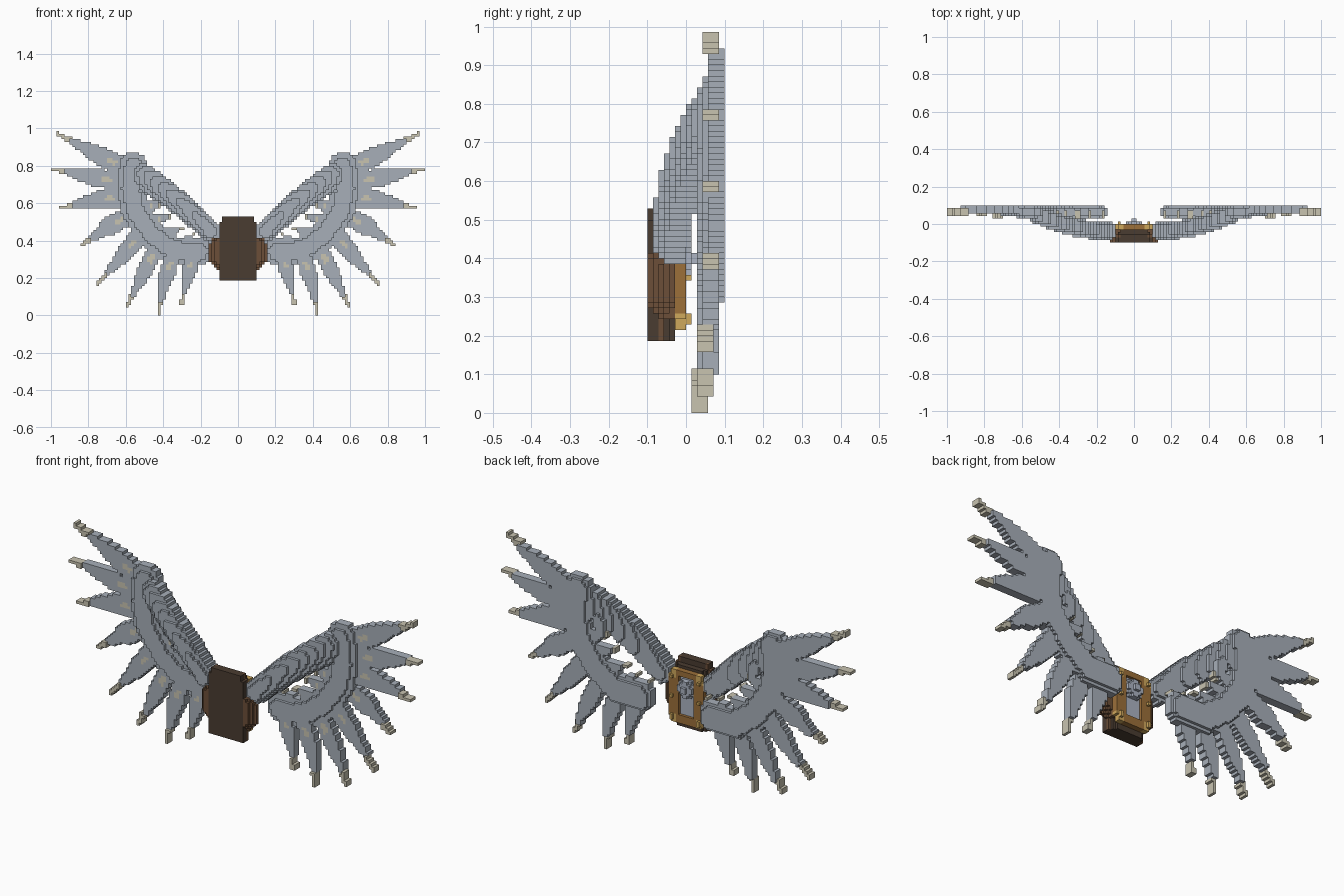
import bpy
import bmesh
from mathutils import Vector

cube = bpy.data.objects.get("Cube")
if cube:
    bpy.data.objects.remove(cube)

VOXEL = 1 / 70


def srgb(r, g, b):
    return tuple((c / 255 / 12.92) if c < 11 else ((c / 255 + 0.055) / 1.055) ** 2.4 for c in (r, g, b))


def make_material(name, rgb):
    mat = bpy.data.materials.new(name)
    mat.use_nodes = True
    colour = (*srgb(*rgb), 1)
    mat.diffuse_color = colour
    shader = mat.node_tree.nodes["Principled BSDF"]
    shader.inputs["Base Color"].default_value = colour
    shader.inputs["Roughness"].default_value = 0.9
    return mat


GREY, CREAM, DARK, WOOD, BRONZE, GOLD, STEEL = range(7)
materials = [
    make_material("feather grey", (167, 175, 185)),
    make_material("feather cream", (200, 195, 176)),
    make_material("dark leather", (74, 60, 49)),
    make_material("brown leather", (108, 79, 56)),
    make_material("bronze trim", (156, 112, 58)),
    make_material("gold", (207, 168, 92)),
    make_material("pale steel", (172, 180, 194)),
]

grid = {}    # every filled cell and its colour
parts = {}   # part name and the cells it owns


def claim(name, cell, colour):
    """Give a free cell to a part."""
    if cell not in grid:
        grid[cell] = colour
        parts.setdefault(name, []).append(cell)


def claim_pair(name, i, j, k, colour):
    claim(name + "_left", (i, j, k), colour)
    claim(name + "_right", (-1 - i, j, k), colour)


def centre(n):
    return (n + 0.5) * VOXEL


def curve_points(a, mid, b, steps=36):
    """Points on a bent line through three (x, z) positions."""
    a, mid, b = Vector(a), Vector(mid), Vector(b)
    bend = 2 * mid - (a + b) / 2
    for n in range(steps + 1):
        t = n / steps
        yield t, (1 - t) ** 2 * a + 2 * t * (1 - t) * bend + t * t * b


def stroke(path):
    """Yield columns near a path as (i, k, distance, t)."""
    path = list(path)
    pad = 0.13
    xs = [p.x for _, p in path]
    zs = [p.y for _, p in path]
    for i in range(max(0, int((min(xs) - pad) / VOXEL)), min(70, int((max(xs) + pad) / VOXEL))):
        for k in range(max(0, int((min(zs) - pad) / VOXEL)), int((max(zs) + pad) / VOXEL)):
            here = Vector((centre(i), centre(k)))
            dist, t = min(((here - p).length, t) for t, p in path)
            yield i, k, dist, t


def polyline(points, steps=10):
    spans = len(points) - 1
    for s in range(spans):
        a, b = Vector(points[s]), Vector(points[s + 1])
        for n in range(steps + (s == spans - 1)):
            f = n / steps
            yield (s + f) / spans, a.lerp(b, f)


# Back box of the harness, narrowing towards the wings
def outline(z):
    """Half width of the plate at a height."""
    if z > 0.5:
        return 0.08
    if z > 0.27:
        return 0.107
    return 0.093


for k in range(13, 37):
    z = centre(k)
    for i in range(0, 12):
        x = centre(i)
        for j in range(-7, -2):
            if x < outline(z) - max(0, j + 5) * VOXEL and not (z > 0.5 and j > -5):
                claim("back_plate", (i, j, k), DARK if x < outline(z) - VOXEL or j < -5 else WOOD)
                claim("back_plate", (-1 - i, j, k), DARK if x < outline(z) - VOXEL or j < -5 else WOOD)
            # Bulging side pouches
            bulge = 0.157 - abs(j + 5) * VOXEL * 0.8 - max(0, 0.3 - z) * 0.8 - max(0, z - 0.38) * 0.6
            if 0.24 < z < 0.41 and x < bulge:
                claim_pair("side_pouch", i, j, k, WOOD)

# Trim frame, steel panel, bolts and round boss on the rear
for k in range(15, 34):
    z = centre(k)
    for i in range(0, 7):
        x = centre(i)
        corner = i >= 4 and (k < 18 or k > 30)
        if x < 0.045 and 0.25 < z < 0.46:
            claim_pair("steel_panel", i, -2, k, STEEL)
        elif not (i == 6 and (k < 17 or k > 31)):
            for j in (-2, -1):
                claim_pair("trim_frame", i, j, k, GOLD if corner else BRONZE)
        if i == 5 and k in (16, 17, 24, 31):
            claim_pair("trim_bolt", i, 0, k, GOLD)
        radius = Vector((x, z - 0.4)).length
        for j, size in ((-1, 0.05), (0, 0.037), (1, 0.02)):
            if radius < size:
                claim_pair("round_boss", i, j, k, STEEL)

# Wing arms, sweeping backwards from shoulder to wrist
for i, k, dist, t in stroke(curve_points((0.15, 0.45), (0.32, 0.605), (0.53, 0.755))):
    half = 0.058 + 0.012 * t
    if dist < half and centre(i) > 0.1:
        front = -0.09 + 0.5 * (centre(i) - 0.1) ** 2 + 0.03 * (dist / half) ** 2
        back = min(0.1, front + 0.1 - 0.04 * (dist / half) ** 2)
        for j in range(-7, 7):
            if front <= centre(j) <= back:
                claim_pair("wing_arm", i, j, k, GREY)

# Curved covert band from wrist to inner wing, stepped at its rim
band = [(0.56, 0.80), (0.575, 0.68), (0.55, 0.56), (0.46, 0.43), (0.34, 0.345), (0.21, 0.34)]
for i, k, dist, t in stroke(polyline(band)):
    half = 0.073
    if dist < half:
        for j in range(2 if dist < half * 0.65 else 3, 7 if dist < half * 0.8 else 6):
            claim_pair("covert_band", i, j, k, GREY)


def feather(name, a, mid, b, width, low, thick=3):
    """Tapered feather with a pale tip, set forward, and a pale front mark."""
    for i, k, dist, t in stroke(curve_points(a, mid, b)):
        if dist > max(0.0095, width * min(1, (1 - t) * 1.8 + 0.04)):
            continue
        tip = t > 0.84
        for j in range(low - tip, low - tip + thick):
            mark = 0.24 < t < 0.37 and dist < 0.013 and j == low
            claim_pair(name, i, j, k, CREAM if tip or mark else GREY)


# Flight feathers, from the top of the fan down
flight = [
    ((0.57, 0.77), (0.75, 0.862), (0.965, 0.97), 0.052, 4),
    ((0.58, 0.70), (0.78, 0.742), (0.995, 0.783), 0.050, 4),
    ((0.58, 0.63), (0.76, 0.615), (0.945, 0.575), 0.050, 4),
    ((0.55, 0.55), (0.69, 0.475), (0.83, 0.378), 0.050, 4),
    ((0.50, 0.46), (0.61, 0.33), (0.745, 0.172), 0.047, 3),
    ((0.42, 0.40), (0.50, 0.235), (0.60, 0.042), 0.044, 3),
    ((0.33, 0.36), (0.385, 0.20), (0.425, 0.008), 0.042, 2),
    ((0.23, 0.35), (0.265, 0.22), (0.30, 0.07), 0.040, 2),
]
for n, (a, mid, b, width, low) in enumerate(flight, 1):
    feather(f"flight_feather_{n}", a, mid, b, width, low)

# Small tufts in the gap between arm and band
tufts = [
    ((0.49, 0.58), (0.41, 0.60)), ((0.45, 0.51), (0.36, 0.53)),
    ((0.38, 0.44), (0.30, 0.465)), ((0.29, 0.39), (0.235, 0.435)),
    ((0.20, 0.38), (0.165, 0.42)), ((0.45, 0.67), (0.42, 0.58)),
]
for n, (a, b) in enumerate(tufts, 1):
    feather(f"inner_tuft_{n}", a, (Vector(a) + Vector(b)) / 2, b, 0.026, 3)


# Turn each part's cells into a stepped mesh, keeping only outer faces
def build(name, cells):
    bm = bmesh.new()
    corners = {}

    def vert(p):
        if p not in corners:
            corners[p] = bm.verts.new(Vector(p) * VOXEL)
        return corners[p]

    for cell in cells:
        for axis in range(3):
            u, v = (axis + 1) % 3, (axis + 2) % 3
            for side in (0, 1):
                beside = list(cell)
                beside[axis] += 2 * side - 1
                if tuple(beside) in grid:
                    continue
                loop = []
                for du, dv in ((0, 0), (1, 0), (1, 1), (0, 1)):
                    p = list(cell)
                    p[axis] += side
                    p[u] += du
                    p[v] += dv
                    loop.append(vert(tuple(p)))
                face = bm.faces.new(loop if side else loop[::-1])
                face.material_index = used.index(grid[cell])
    mesh = bpy.data.meshes.new(name)
    bm.to_mesh(mesh)
    bm.free()
    return mesh


for name, cells in parts.items():
    used = sorted({grid[c] for c in cells})
    mesh = build(name, cells)
    for index in used:
        mesh.materials.append(materials[index])
    bpy.context.collection.objects.link(bpy.data.objects.new(name, mesh))
